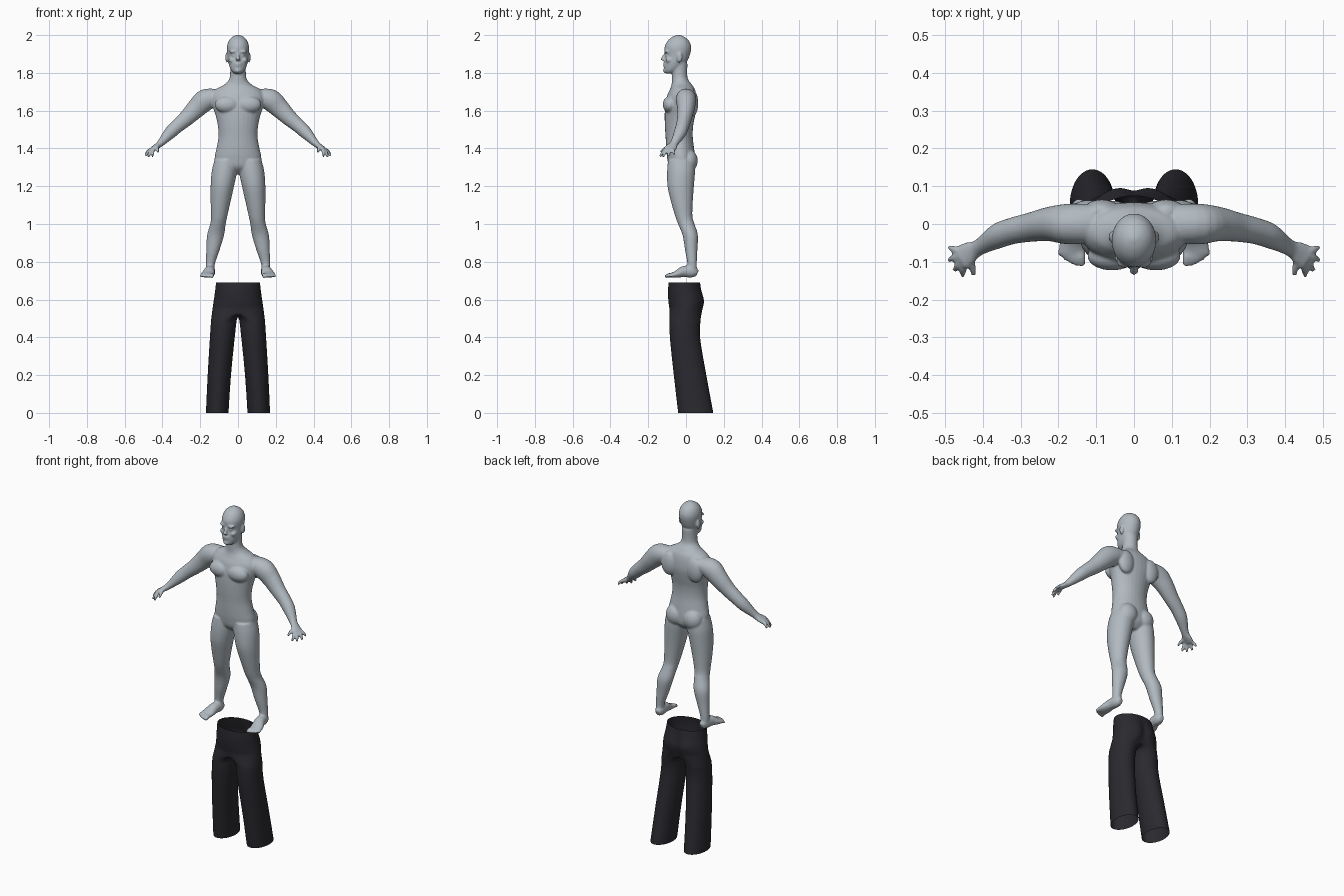
import bpy, bmesh, math
from mathutils import Vector, Matrix

old = bpy.data.objects.get("Cube")
if old:
    bpy.data.objects.remove(old)


def material(name, rgb, rough):
    m = bpy.data.materials.new(name)
    m.use_nodes = True
    m.diffuse_color = (*rgb, 1)
    bsdf = m.node_tree.nodes["Principled BSDF"]
    bsdf.inputs["Base Color"].default_value = (*rgb, 1)
    bsdf.inputs["Roughness"].default_value = rough
    return m


def finish(name, bm, mat):
    bmesh.ops.recalc_face_normals(bm, faces=bm.faces)
    for f in bm.faces:
        f.smooth = True
    me = bpy.data.meshes.new(name)
    bm.to_mesh(me)
    bm.free()
    me.materials.append(mat)
    ob = bpy.data.objects.new(name, me)
    bpy.context.collection.objects.link(ob)
    return ob


def spline(rows, steps=4):
    """Smoothly resample rows of numbers."""
    rows = [Vector(r) for r in rows]
    ext = [rows[0]] + rows + [rows[-1]]
    out = []
    for a, b, c, d in zip(ext, ext[1:], ext[2:], ext[3:]):
        for k in range(steps):
            t = k / steps
            out.append(b + (c - a) * (t / 2) + (a * 2 - b * 5 + c * 4 - d) * (t * t / 2)
                       + (b * 3 - a - c * 3 + d) * (t ** 3 / 2))
    return out + [rows[-1]]


def loft(bm, rows, side=1, ref=None, n=28):
    """Closed tube through rows (x, y, z, r1, r2); level rings unless ref is given."""
    pts = spline(rows)
    rings = []
    for i, p in enumerate(pts):
        c = Vector(p[:3])
        if ref:
            t = (Vector(pts[min(i + 1, len(pts) - 1)][:3]) - Vector(pts[max(i - 1, 0)][:3])).normalized()
            u = Vector(ref)
            u = (u - t * u.dot(t)).normalized()
            v = t.cross(u)
        else:
            u, v = Vector((1, 0, 0)), Vector((0, 1, 0))
        ring = []
        for k in range(n):
            a = math.tau * k / n
            q = c + u * (p[3] * math.cos(a)) + v * (p[4] * math.sin(a))
            ring.append(bm.verts.new((q.x * side, q.y, q.z)))
        rings.append(ring)
    for r, s in zip(rings, rings[1:]):
        for k in range(n):
            bm.faces.new((r[k], r[(k + 1) % n], s[(k + 1) % n], s[k]))
    bm.faces.new(rings[0])
    bm.faces.new(rings[-1])


def column(bm, rows, side=1):
    """Level loft from rows (z, x, half width, front y, back y)."""
    loft(bm, [(x, (f + b) / 2, z, w, (b - f) / 2) for z, x, w, f, b in rows], side)


def blob(bm, x, y, z, rx, ry, rz, side=1):
    m = Matrix.Translation((x * side, y, z)) @ Matrix.Diagonal((rx, ry, rz, 1))
    bmesh.ops.create_uvsphere(bm, u_segments=20, v_segments=12, radius=1, matrix=m)


def digit(bm, a, b, r, side):
    mid = (Vector(a) + Vector(b)) / 2 + Vector((0, 0, 0.004))
    loft(bm, [(*a, r, r), (*mid, r, r), (*b, r * .8, r * .8)], side, ref=(.3, .5, 1), n=12)
    blob(bm, *b, r * .85, r * .85, r * .85, side)


skin = material("pale grey skin", (.44, .49, .53), .5)
cloth = material("charcoal cloth", (.022, .022, .028), .7)

bm = bmesh.new()
# torso and neck
column(bm, [(1.265, 0, .05, -.05, .015), (1.30, 0, .115, -.088, .045), (1.35, 0, .124, -.1, .048),
            (1.40, 0, .114, -.105, .043), (1.46, 0, .104, -.108, .036), (1.52, 0, .107, -.112, .038),
            (1.58, 0, .12, -.113, .05), (1.63, 0, .137, -.11, .058), (1.68, 0, .14, -.1, .055),
            (1.715, 0, .115, -.084, .046), (1.74, 0, .07, -.076, .03), (1.775, 0, .044, -.075, .008),
            (1.85, 0, .042, -.075, .008)])
# skull
column(bm, [(1.797, 0, .02, -.108, -.07), (1.815, 0, .037, -.116, -.035), (1.85, 0, .05, -.116, 0),
            (1.89, 0, .055, -.11, .019), (1.935, 0, .059, -.114, .028), (1.97, 0, .049, -.097, .016),
            (1.991, 0, .03, -.072, -.008), (2.001, 0, .008, -.046, -.032)])
# nose, lips and chin
loft(bm, [(0, -.108, 1.905, .007, .007), (0, -.119, 1.885, .008, .01), (0, -.124, 1.87, .013, .012),
          (0, -.114, 1.864, .011, .008)], n=14)
blob(bm, 0, -.114, 1.848, .02, .008, .005)
blob(bm, 0, -.113, 1.837, .018, .008, .005)
blob(bm, 0, -.108, 1.812, .018, .014, .013)

for s in (1, -1):
    # brow, cheek, eyeball and ear
    blob(bm, .024, -.1, 1.912, .024, .017, .008, s)
    blob(bm, .033, -.09, 1.868, .018, .019, .015, s)
    blob(bm, .023, -.1, 1.893, .011, .011, .008, s)
    blob(bm, .059, -.034, 1.882, .008, .015, .028, s)
    # chest, shoulder blade, buttock
    blob(bm, .058, -.085, 1.632, .066, .038, .045, s)
    blob(bm, .085, .035, 1.64, .05, .03, .07, s)
    blob(bm, .056, .014, 1.335, .058, .048, .06, s)
    # leg
    column(bm, [(.735, .147, .024, 0, .058), (.785, .147, .024, .008, .057), (.86, .133, .035, -.005, .06),
                (.94, .119, .045, -.018, .063), (1.0, .106, .041, -.042, .045), (1.04, .1, .043, -.057, .034),
                (1.12, .092, .053, -.08, .036), (1.2, .083, .062, -.098, .042), (1.28, .072, .067, -.1, .048),
                (1.34, .064, .06, -.095, .045)], s)
    # foot and toes
    loft(bm, [(.144, .06, .738, .014, .018), (.146, .035, .747, .026, .031), (.151, -.01, .748, .029, .03),
              (.16, -.05, .734, .036, .019), (.165, -.08, .728, .036, .012)], s, ref=(1, 0, 0))
    for i in range(5):
        digit(bm, (.142 + .0125 * i, -.07, .727), (.138 + .0142 * i, -.103 + .0015 * i * i, .724),
              .012 - .001 * i, s)
    # arm and palm
    loft(bm, [(.1, .002, 1.675, .05, .04), (.17, 0, 1.657, .054, .058), (.22, 0, 1.613, .046, .052),
              (.27, -.008, 1.563, .039, .043), (.32, -.018, 1.52, .035, .037), (.36, -.032, 1.482, .033, .033),
              (.41, -.062, 1.428, .022, .019), (.435, -.076, 1.408, .03, .015),
              (.458, -.09, 1.394, .034, .012)], s, ref=(0, 1, 0))
    # fingers and thumb
    for base, tip in (((.463, -.072, 1.394), (.487, -.062, 1.372)),
                      ((.464, -.085, 1.393), (.487, -.094, 1.363)),
                      ((.459, -.1, 1.392), (.473, -.12, 1.36)),
                      ((.45, -.11, 1.392), (.453, -.134, 1.362)),
                      ((.43, -.095, 1.405), (.424, -.131, 1.384))):
        digit(bm, base, tip, .0092, s)

body = finish("body", bm, skin)
blend = body.modifiers.new("blend", "REMESH")
blend.mode = "VOXEL"
blend.voxel_size = .005
blend.use_smooth_shade = True
soften = body.modifiers.new("soften", "SMOOTH")
soften.factor = .5
soften.iterations = 7

# trousers: half waist over one leg tube, then mirrored
bm = bmesh.new()
N, H = 32, 16
hips = spline([(.69, .117, -.092, .075), (.645, .122, -.096, .088), (.595, .129, -.094, .103),
               (.55, .136, -.088, .094)], 3)
legs = spline([(.49, .075, .068, -.087, .078), (.4, .083, .066, -.086, .074), (.2, .099, .062, -.065, .108),
               (0, .11, .06, -.042, .145)], 3)
rings = []
for i, (z, w, f, b) in enumerate(hips):
    ring = []
    last = i == len(hips) - 1
    for k in range(N if last else H + 1):
        a = math.tau * k / N - math.pi / 2
        x = 0 if k >= H or k == 0 else w * math.cos(a)
        y = (f + b) / 2 + (b - f) / 2 * math.sin(a)
        seam = math.exp(-(x / .022) ** 2) * max(0, math.sin(a)) * min(1, (.69 - z) / .08)
        dip = .035 * abs(math.cos(a)) if k > H else 0
        ring.append(bm.verts.new((x, y - .018 * seam, z - dip)))
    rings.append(ring)
for z, c, w, f, b in legs:
    rings.append([bm.verts.new((c + w * math.sin(math.tau * k / N),
                                (f + b) / 2 - (b - f) / 2 * math.cos(math.tau * k / N), z))
                  for k in range(N)])
for r, s in zip(rings, rings[1:]):
    for k in range(N if len(r) == N else H):
        j = (k + 1) % N
        bm.faces.new((r[k], r[j], s[j], s[k]))
trousers = finish("trousers", bm, cloth)
mirror = trousers.modifiers.new("mirror", "MIRROR")
mirror.use_clip = True
mirror.merge_threshold = .0005
smooth = trousers.modifiers.new("subdivide", "SUBSURF")
smooth.levels = smooth.render_levels = 2
